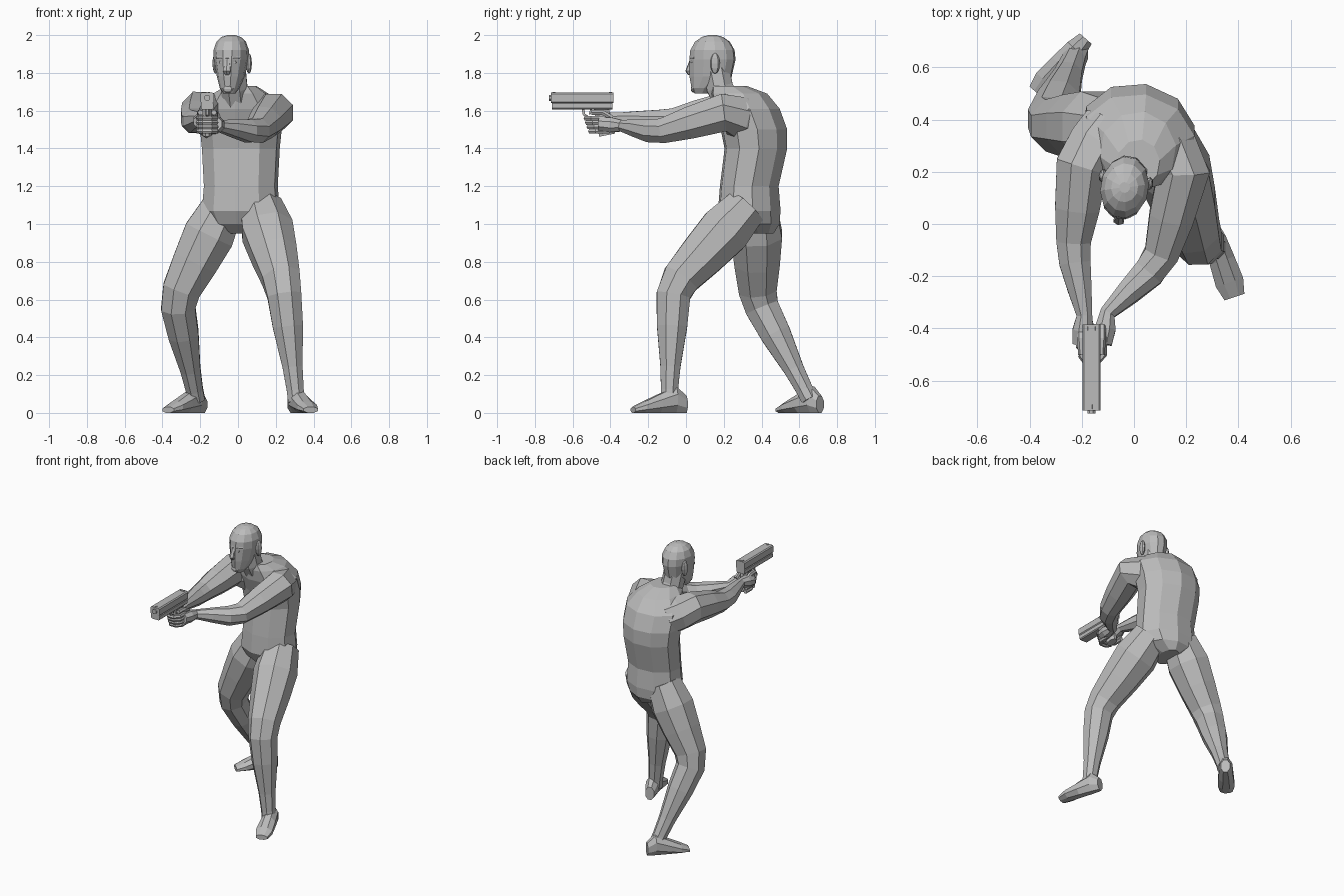
import bpy, bmesh, math
from mathutils import Vector, Matrix

cube = bpy.data.objects.get("Cube")
if cube:
    bpy.data.objects.remove(cube)

grey = bpy.data.materials.new("plain_grey")
grey.use_nodes = True
GREY = (0.5, 0.5, 0.5, 1)
grey.diffuse_color = GREY
grey.node_tree.nodes["Principled BSDF"].inputs["Base Color"].default_value = GREY

X, Y, Z = Matrix.Identity(3)
TURN = Matrix.Rotation(math.radians(-10), 4, "Z")
HEAD = Matrix.Translation((-0.036, 0.14, 0)) @ TURN
GUN = Matrix.Translation((-0.163, 0, 0))


def finish(name, bm, matrix):
    """Turn a bmesh into a flat shaded object."""
    bm.transform(matrix)
    bmesh.ops.recalc_face_normals(bm, faces=bm.faces)
    mesh = bpy.data.meshes.new(name)
    bm.to_mesh(mesh)
    bm.free()
    mesh.materials.append(grey)
    obj = bpy.data.objects.new(name, mesh)
    bpy.context.collection.objects.link(obj)


def loft(name, stations, side=X, axis=None, sides=8, matrix=Matrix()):
    """Skin faceted rings along stations of centre, half width, half depth."""
    bm = bmesh.new()
    centres = [Vector(station[0]) for station in stations]
    grow = 1 / math.cos(math.pi / sides)
    rings = []
    for i, (centre, width, depth) in enumerate(stations):
        ahead = centres[min(i + 1, len(centres) - 1)]
        behind = centres[max(i - 1, 0)]
        along = (axis or ahead - behind).normalized()
        across = (side - along * side.dot(along)).normalized()
        out = along.cross(across)
        ring = []
        for k in range(sides):
            angle = (k + 0.5) * math.tau / sides
            offset = across * width * math.cos(angle) + out * depth * math.sin(angle)
            ring.append(bm.verts.new(centres[i] + offset * grow))
        rings.append(ring)
    for low, high in zip(rings, rings[1:]):
        for k in range(sides):
            n = (k + 1) % sides
            bm.faces.new((low[k], low[n], high[n], high[k]))
    bm.faces.new(rings[0])
    bm.faces.new(rings[-1])
    finish(name, bm, matrix)


def tube(name, points, radius, **options):
    loft(name, [(point, radius, radius) for point in points], **options)


def limb(name, joints, profiles):
    """Round limb: each bone between two joints has (fraction, radius) pairs."""
    joints = [Vector(joint) for joint in joints]
    stations = []
    for start, end, profile in zip(joints, joints[1:], profiles):
        stations += [(start.lerp(end, f), radius, radius) for f, radius in profile]
    loft(name, stations)


def ball(name, centre, size, matrix):
    bm = bmesh.new()
    bmesh.ops.create_uvsphere(bm, u_segments=8, v_segments=6, radius=1)
    bm.transform(Matrix.Translation(centre) @ Matrix.Diagonal((*size, 1)))
    finish(name, bm, matrix)


def box(name, centre, size, bevel=0.001):
    """Box with its lengthwise edges chamfered."""
    bm = bmesh.new()
    bmesh.ops.create_cube(bm, size=1)
    bm.transform(Matrix.Translation(centre) @ Matrix.Diagonal((*size, 1)))
    edges = [edge for edge in bm.edges
             if abs((edge.verts[0].co - edge.verts[1].co).normalized().dot(Y)) > 0.9]
    bmesh.ops.bevel(bm, geom=edges, offset=bevel, segments=1, affect="EDGES")
    finish(name, bm, GUN)


# Torso as depth position, height, half width, half depth; turned to the right
torso = [(0.36, 0.95, 0.06, 0.1), (0.35, 1, 0.16, 0.14), (0.335, 1.07, 0.2, 0.16),
         (0.335, 1.2, 0.19, 0.15), (0.37, 1.4, 0.2, 0.16), (0.36, 1.5, 0.21, 0.17),
         (0.32, 1.61, 0.21, 0.17), (0.28, 1.69, 0.14, 0.145), (0.23, 1.73, 0.08, 0.09)]
loft("torso", [((0.015, y, z), width, depth) for y, z, width, depth in torso],
     side=TURN.to_3x3() @ X, axis=Z, sides=10)
tube("neck", [(-0.01, 0.22, 1.64), (-0.02, 0.18, 1.72), (-0.03, 0.16, 1.82)], 0.07)

# Head from chin to crown, in head space
skull = [(-0.06, 1.69, 0.03, 0.035), (-0.05, 1.72, 0.05, 0.06), (-0.01, 1.78, 0.07, 0.11),
         (0, 1.87, 0.088, 0.12), (0, 1.92, 0.09, 0.115), (0, 1.965, 0.075, 0.09),
         (0, 1.99, 0.05, 0.055), (0, 2, 0.02, 0.02)]
loft("head", [((0, y, z), width, depth) for y, z, width, depth in skull],
     axis=Z, sides=12, matrix=HEAD)
loft("nose", [((0, -0.11, 1.87), 0.01, 0.01), ((0, -0.13, 1.81), 0.02, 0.014),
              ((0, -0.12, 1.79), 0.01, 0.01)], axis=Z, sides=6, matrix=HEAD)


def face_band(name, half, depth, curve, height, radius):
    """Ridge that bends back around the face."""
    steps = [-1, -0.5, 0, 0.5, 1]
    tube(name, [(half * s, curve * s * s - depth, height) for s in steps],
         radius, side=Z, sides=6, matrix=HEAD)


face_band("brow", 0.06, 0.115, 0.03, 1.88, 0.007)
face_band("upper_lip", 0.03, 0.108, 0.02, 1.757, 0.007)
face_band("lower_lip", 0.03, 0.106, 0.02, 1.744, 0.007)
ball("chin", (0, -0.1, 1.715), (0.03, 0.016, 0.02), HEAD)
for label, s in (("left", 1), ("right", -1)):
    ball(label + "_eye", (s * 0.033, -0.1, 1.856), (0.016, 0.012, 0.01), HEAD)
    ball(label + "_ear", (s * 0.09, 0.03, 1.85), (0.016, 0.026, 0.055), HEAD)

# Legs from hip to knee to ankle, left one forward and right one back
thigh = [(0, 0.11), (0.3, 0.135), (0.6, 0.12), (0.9, 0.1)]
calf = [(0.08, 0.09), (0.35, 0.08), (0.7, 0.053), (0.9, 0.045), (1, 0.045)]
limb("left_leg", [(0.12, 0.32, 1.09), (0.24, -0.065, 0.67), (0.31, -0.09, 0.06)],
     [thigh, calf])
limb("right_leg", [(-0.08, 0.37, 1.09), (-0.325, 0.38, 0.6), (-0.22, 0.655, 0.07)],
     [thigh, calf])


def foot(name, heel, toe):
    """Flat soled foot with one shared profile from heel to toe."""
    heel, toe = Vector((*heel, 0)), Vector((*toe, 0))
    profile = [(0, 0.03, 0.045), (0.2, 0.043, 0.07), (0.5, 0.05, 0.05),
               (0.8, 0.055, 0.03), (1, 0.04, 0.016)]
    loft(name, [(heel.lerp(toe, f) + Z * height, width, height)
                for f, width, height in profile], axis=toe - heel)


foot("left_foot", (0.29, 0), (0.385, -0.28))
foot("right_foot", (-0.185, 0.71), (-0.37, 0.5))

# Arms from shoulder blade to shoulder, elbow, wrist and palm
arm = [[(0, 0.11), (0.5, 0.11)], [(0, 0.1), (0.5, 0.085), (0.9, 0.066)],
       [(0.2, 0.06), (0.6, 0.046), (1, 0.03)], [(0.5, 0.04), (1, 0.035)]]
limb("left_arm", [(0.09, 0.34, 1.55), (0.19, 0.2, 1.59), (0.095, -0.15, 1.485),
                  (-0.1, -0.34, 1.52), (-0.12, -0.46, 1.53)], arm)
limb("right_arm", [(-0.09, 0.36, 1.55), (-0.2, 0.22, 1.6), (-0.235, -0.1, 1.54),
                   (-0.19, -0.35, 1.56), (-0.2, -0.46, 1.54)], arm)

# Fingers wrap the grip from both sides, thumbs point forward
for label, s, reach in (("left", 1, -0.53), ("right", -1, -0.5)):
    for finger in range(4):
        height = 1.56 - finger * 0.023
        front = reach + finger * 0.008
        wrap = [(0.046, 0.1), (0.046, 0.03), (0.02, 0), (-0.02, 0), (-0.04, 0.03)]
        tube(f"{label}_finger_{finger}",
             [(s * x, front + back, height) for x, back in wrap],
             0.012, side=Z, sides=6, matrix=GUN)
    tube(label + "_thumb", [(s * 0.04, -0.39, 1.56), (s * 0.04, -0.44, 1.59),
                            (s * 0.036, -0.5, 1.59)], 0.013, side=Z, sides=6, matrix=GUN)

# Handgun
box("slide", (0, -0.55, 1.668), (0.07, 0.33, 0.056), 0.007)
box("frame", (0, -0.55, 1.625), (0.066, 0.32, 0.036), 0.006)
tube("barrel", [(0, -0.69, 1.668), (0, -0.725, 1.668)], 0.016, matrix=GUN)
box("front_sight", (0, -0.7, 1.697), (0.008, 0.016, 0.006))
box("rear_sight", (0, -0.4, 1.697), (0.03, 0.014, 0.006))
loft("grip", [((0, -0.45, 1.62), 0.024, 0.04), ((0, -0.42, 1.47), 0.024, 0.04)],
     matrix=GUN)
tube("trigger_guard", [(0, -0.545, 1.61), (0, -0.54, 1.58), (0, -0.52, 1.566),
                       (0, -0.47, 1.566)], 0.007, sides=4, matrix=GUN)
tube("trigger", [(0, -0.5, 1.61), (0, -0.51, 1.58)], 0.005, sides=4, matrix=GUN)
